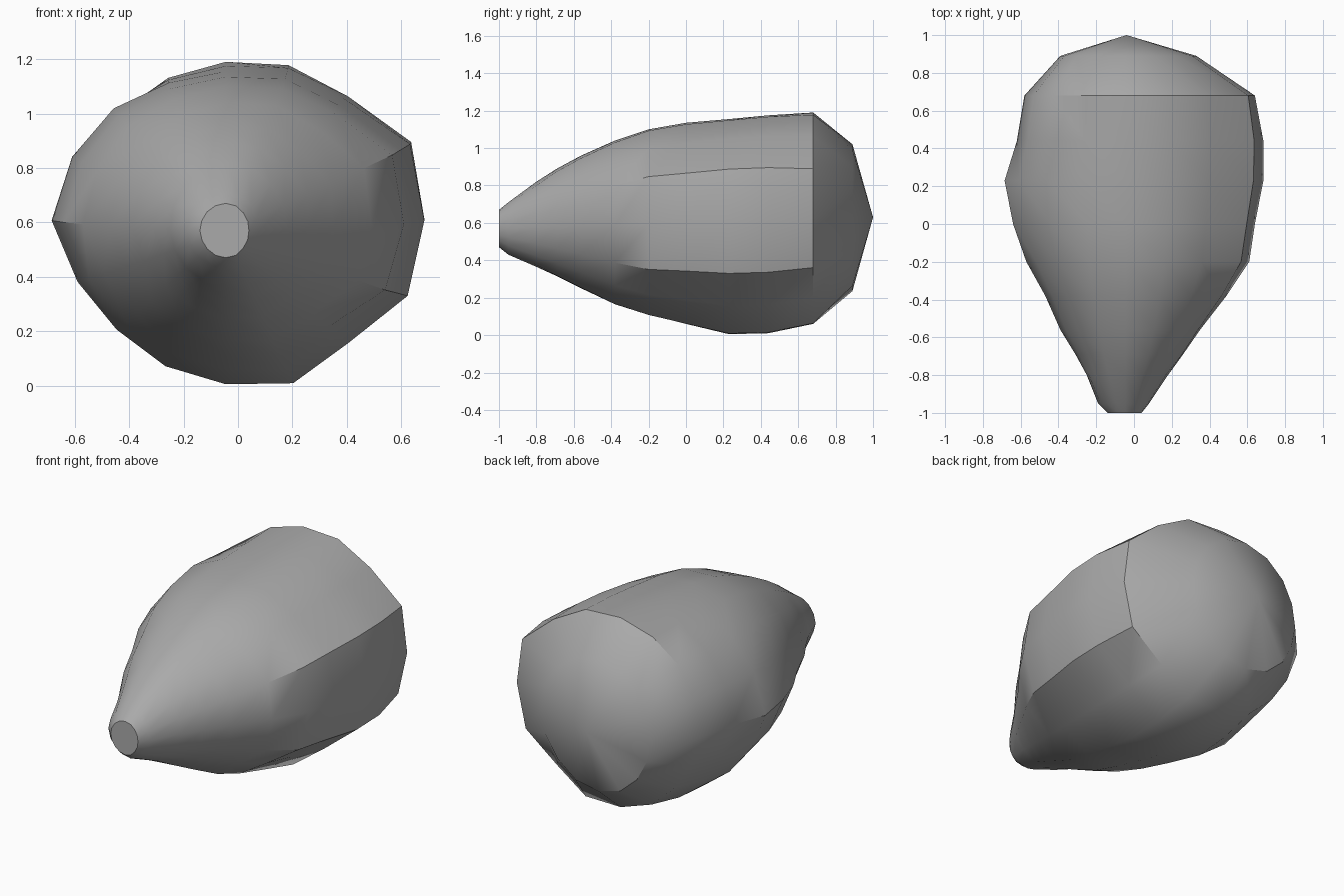
import bpy, bmesh, math

old = bpy.data.objects.get("Cube")
if old:
    bpy.data.objects.remove(old)

SIDES = 16
# y, x min, x max, z bottom, z top of each ring from the nose to the back
RINGS = [
    (-1.0, -0.14, 0.04, 0.47, 0.67),
    (-0.95, -0.19, 0.08, 0.43, 0.71),
    (-0.8, -0.25, 0.18, 0.365, 0.82),
    (-0.69, -0.31, 0.26, 0.315, 0.89),
    (-0.56, -0.39, 0.35, 0.25, 0.96),
    (-0.38, -0.47, 0.49, 0.165, 1.04),
    (-0.2, -0.57, 0.61, 0.11, 1.10),
    (0.0, -0.64, 0.64, 0.06, 1.135),
    (0.23, -0.685, 0.685, 0.005, 1.155),
    (0.44, -0.62, 0.685, 0.01, 1.175),
    (0.68, -0.58, 0.64, 0.06, 1.19),
    (0.89, -0.39, 0.33, 0.235, 1.02),
]
# uneven lumps around the section, starting at +x and turning upward
LUMPS = [1, 1.06, 1.01, 1.035, 1, 0.98, 0.99, 0.98,
         1, 0.93, 0.915, 0.955, 1, 1.05, 0.97, 1.025]


def ring_points(y, x0, x1, z0, z1):
    """Section of four quarter ellipses about the long axis, made lumpy."""
    cx, cz = -0.045, 0.57 + 0.03 * (y + 1)
    strength = 1 if -0.75 < y < 0.8 else 0.2
    for i, lump in enumerate(LUMPS):
        t = math.tau * i / SIDES
        c, s = math.cos(t), math.sin(t)
        a = x1 - cx if c > 0 else cx - x0
        b = z1 - cz if s > 0 else cz - z0
        r = (1 + (lump - 1) * strength) / math.hypot(c / a, s / b)
        yield cx + r * c, y, cz + r * s


# Lofted body with a flat nose and a shallow cone at the back
bm = bmesh.new()
rings = [[bm.verts.new(p) for p in ring_points(*row)] for row in RINGS]
for lower, upper in zip(rings, rings[1:]):
    for i in range(SIDES):
        j = (i + 1) % SIDES
        bm.faces.new((lower[i], lower[j], upper[j], upper[i]))
bm.faces.new(rings[0])
tip = bm.verts.new((-0.04, 1.0, 0.63))
for i in range(SIDES):
    bm.faces.new((rings[-1][i], rings[-1][(i + 1) % SIDES], tip))
bmesh.ops.recalc_face_normals(bm, faces=bm.faces)
mesh = bpy.data.meshes.new("body")
bm.to_mesh(mesh)
bm.free()
body = bpy.data.objects.new("body", mesh)
bpy.context.collection.objects.link(body)

# Plain grey surface
grey = bpy.data.materials.new("grey")
grey.use_nodes = True
color = (0.4, 0.4, 0.4, 1)
grey.diffuse_color = color
grey.node_tree.nodes["Principled BSDF"].inputs["Base Color"].default_value = color
mesh.materials.append(grey)

# Smooth shading with the strong creases kept
bpy.ops.object.select_all(action='DESELECT')
body.select_set(True)
bpy.context.view_layer.objects.active = body
bpy.ops.object.shade_smooth_by_angle(angle=math.radians(35))
